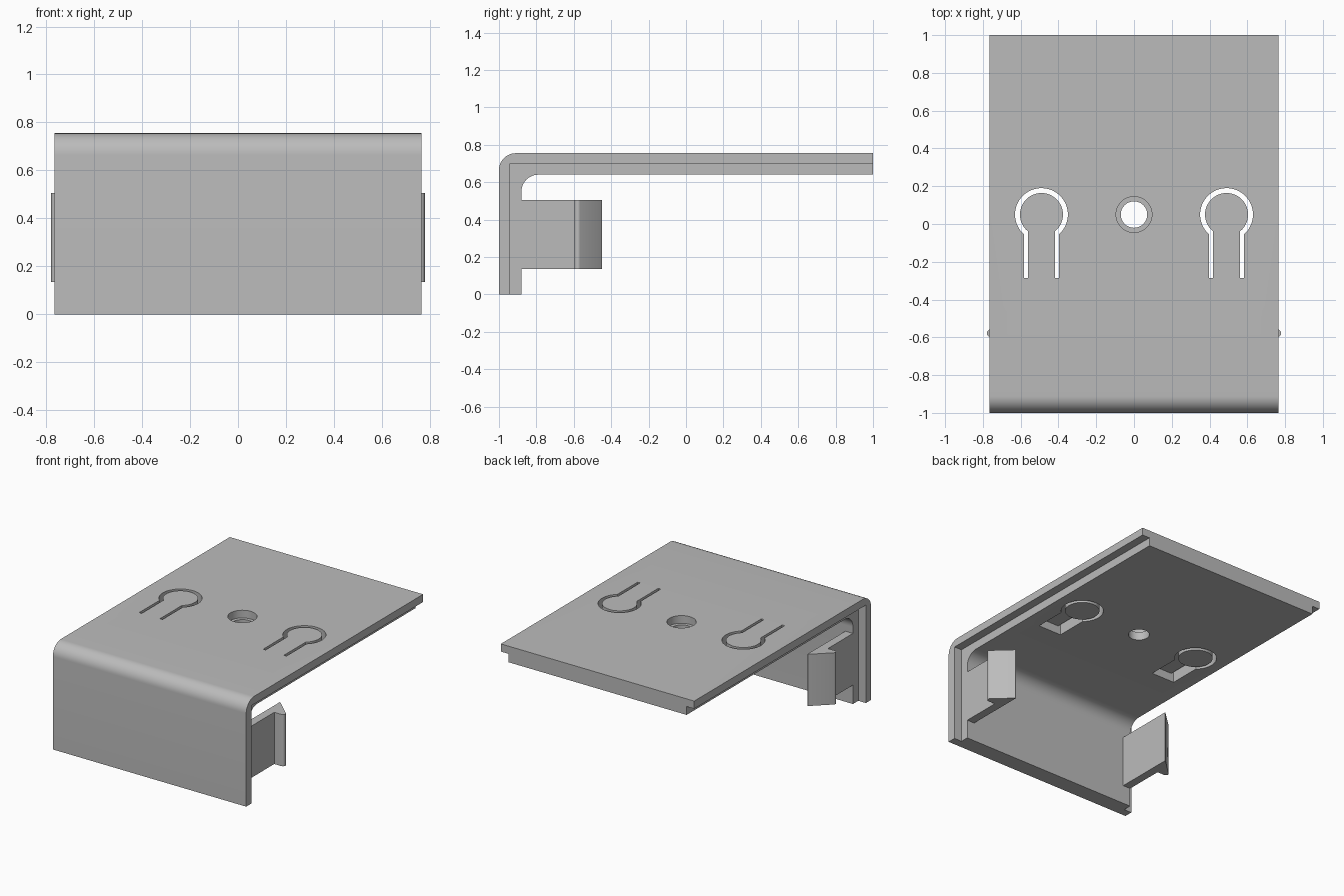
import bpy, bmesh
from math import sin, cos, pi, asin
from mathutils import Vector

if "Cube" in bpy.data.objects:
    bpy.data.objects.remove(bpy.data.objects["Cube"])

grey = bpy.data.materials.new("light_grey")
grey.use_nodes = True
grey.diffuse_color = (0.5, 0.5, 0.5, 1)
grey.node_tree.nodes["Principled BSDF"].inputs["Base Color"].default_value = (0.5, 0.5, 0.5, 1)


def prism(name, points, axis, low, high):
    """Extrude a closed outline along x (points are y, z) or z (points are x, y)."""
    bm = bmesh.new()
    place = (lambda p: (low, *p)) if axis == "x" else (lambda p: (*p, low))
    face = bm.faces.new([bm.verts.new(place(p)) for p in points])
    top = bmesh.ops.extrude_face_region(bm, geom=[face])["geom"]
    shift = Vector((high - low, 0, 0) if axis == "x" else (0, 0, high - low))
    bmesh.ops.translate(bm, vec=shift, verts=[v for v in top if isinstance(v, bmesh.types.BMVert)])
    bmesh.ops.recalc_face_normals(bm, faces=bm.faces)
    mesh = bpy.data.meshes.new(name)
    bm.to_mesh(mesh)
    bm.free()
    mesh.materials.append(grey)
    obj = bpy.data.objects.new(name, mesh)
    bpy.context.collection.objects.link(obj)
    return obj


def arc(cx, cy, r, start, end, steps):
    angles = [start + (end - start) * i / steps for i in range(steps + 1)]
    return [(cx + r * cos(a), cy + r * sin(a)) for a in angles]


def finish(obj, cutters=()):
    bpy.ops.object.select_all(action="DESELECT")
    obj.select_set(True)
    bpy.context.view_layer.objects.active = obj
    for cutter in cutters:
        mod = obj.modifiers.new("cut", "BOOLEAN")
        mod.operation, mod.solver, mod.object = "DIFFERENCE", "EXACT", cutter
        bpy.ops.object.modifier_apply(modifier=mod.name)
    bpy.ops.object.shade_smooth_by_angle(angle=pi / 6)


HALF, TOP, MID, LOW = 0.765, 0.755, 0.7, 0.64
HOLE_Y, KEY_X = 0.05, 0.49

# Bent outer skin and the narrower lining inside it
skin = [(-1, 0)] + arc(-0.91, TOP - 0.09, 0.09, pi, pi / 2, 12) + [
    (1, TOP), (1, MID), (-0.94, MID), (-0.94, 0)]
lining = [(-0.94, 0), (-0.94, MID), (1, MID), (1, LOW)] + arc(
    -0.79, LOW - 0.09, 0.09, pi / 2, pi, 12) + [(-0.88, 0)]
outer_cover = prism("outer_cover", skin, "x", -HALF, HALF)
inner_lining = prism("inner_lining", lining, "x", -HALF + 0.06, HALF - 0.06)

# Cutters: keyhole slits, pockets beneath the tongues, stepped centre hole
cutters, pockets = [], []
for x in (-KEY_X, KEY_X):
    a, b = asin(0.092 / 0.14), asin(0.072 / 0.114)
    slit = [(x - 0.092, -0.285)] + arc(x, HOLE_Y, 0.14, 1.5 * pi - a, a - pi / 2, 40)
    slit += [(x + 0.092, -0.285), (x + 0.072, -0.285)]
    slit += arc(x, HOLE_Y, 0.114, b - pi / 2, 1.5 * pi - b, 40) + [(x - 0.072, -0.285)]
    cutters.append(prism("slit_cutter", slit, "z", 0.5, 0.9))
    pocket = [(x - 0.092, -0.285)] + arc(x, HOLE_Y, 0.114, 1.5 * pi - b, 1.5 * pi + b, 12)
    pocket += [(x + 0.092, -0.285)]
    pockets.append(prism("pocket_cutter", pocket, "z", 0.5, MID))
wide_hole = prism("wide_hole_cutter", arc(0, HOLE_Y, 0.095, 0, 2 * pi, 40)[:-1], "z", 0.5, 0.9)
hole = prism("hole_cutter", arc(0, HOLE_Y, 0.07, 0, 2 * pi, 40)[:-1], "z", 0.5, 0.9)

finish(outer_cover, cutters + [wide_hole])
finish(inner_lining, cutters + pockets + [hole])
for helper in cutters + pockets + [wide_hole, hole]:
    bpy.data.objects.remove(helper)

# Snap clips with a barbed end
clip = [(0.645, -0.9), (0.705, -0.9), (0.705, -0.597), (0.762, -0.597)]
clip += arc(0.76, -0.578, 0.019, -pi / 2 + 0.2, 0.6, 8) + [(0.65, -0.45), (0.645, -0.45)]
for side, name in ((1, "left_clip"), (-1, "right_clip")):
    finish(prism(name, [(side * x, y) for x, y in clip], "z", 0.135, 0.505))
